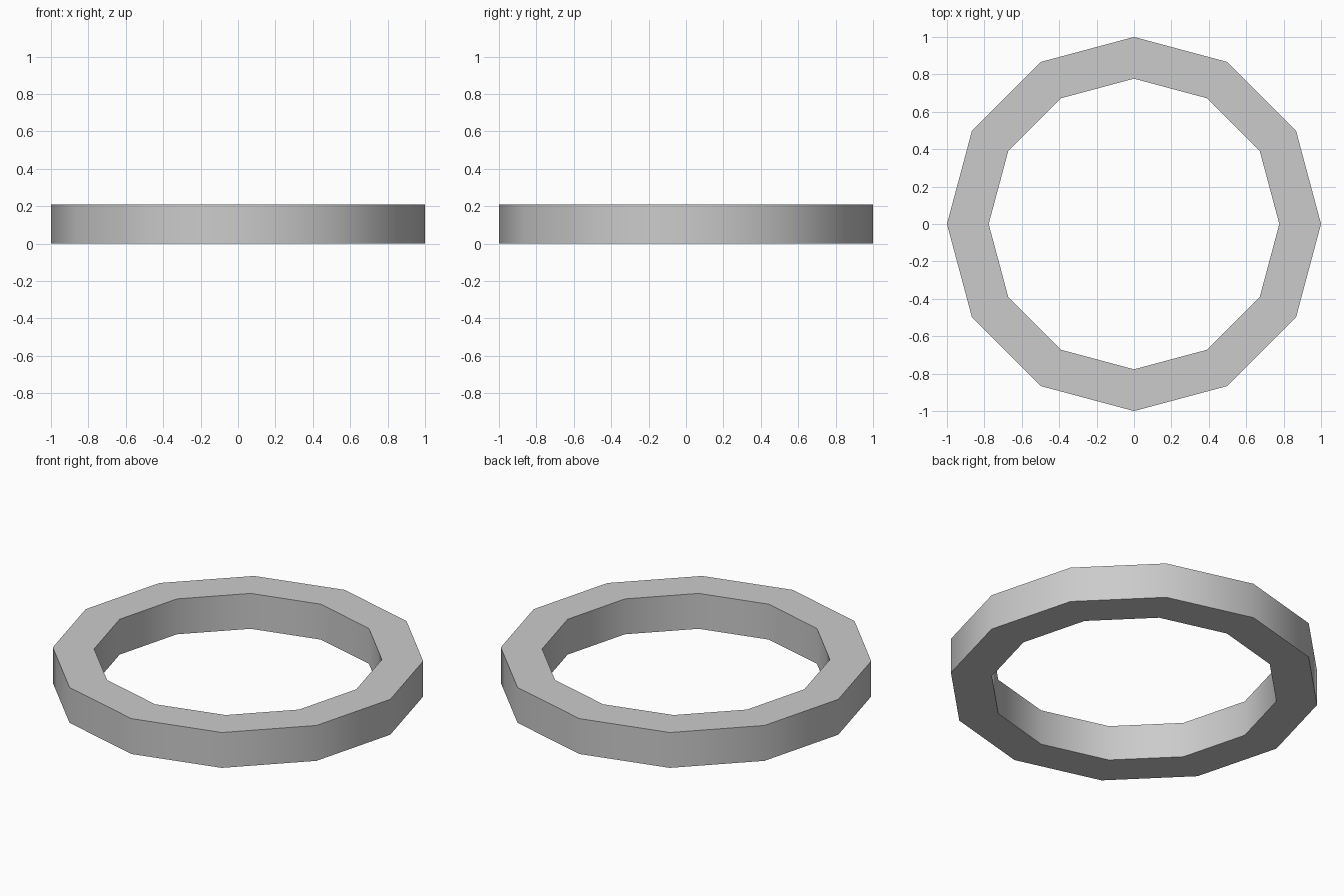
import bpy, bmesh, math

if "Cube" in bpy.data.objects:
    bpy.data.objects.remove(bpy.data.objects["Cube"])

SIDES = 12
OUTER, INNER, HEIGHT = 1.0, 0.777, 0.21

bm = bmesh.new()


def loop(radius, z):
    return [bm.verts.new((radius * math.cos(math.tau * i / SIDES),
                          radius * math.sin(math.tau * i / SIDES), z))
            for i in range(SIDES)]


# Rectangular cross-section swept around twelve sides
loops = [loop(OUTER, 0), loop(OUTER, HEIGHT), loop(INNER, HEIGHT), loop(INNER, 0)]
for a, b in zip(loops, loops[1:] + loops[:1]):
    for i in range(SIDES):
        j = (i + 1) % SIDES
        bm.faces.new((a[i], a[j], b[j], b[i]))
bmesh.ops.recalc_face_normals(bm, faces=bm.faces)

mesh = bpy.data.meshes.new("ring")
bm.to_mesh(mesh)
bm.free()
ring = bpy.data.objects.new("ring", mesh)
bpy.context.collection.objects.link(ring)

# Smooth walls, sharp rims
bpy.context.view_layer.objects.active = ring
ring.select_set(True)
bpy.ops.object.shade_smooth_by_angle(angle=math.radians(40))
